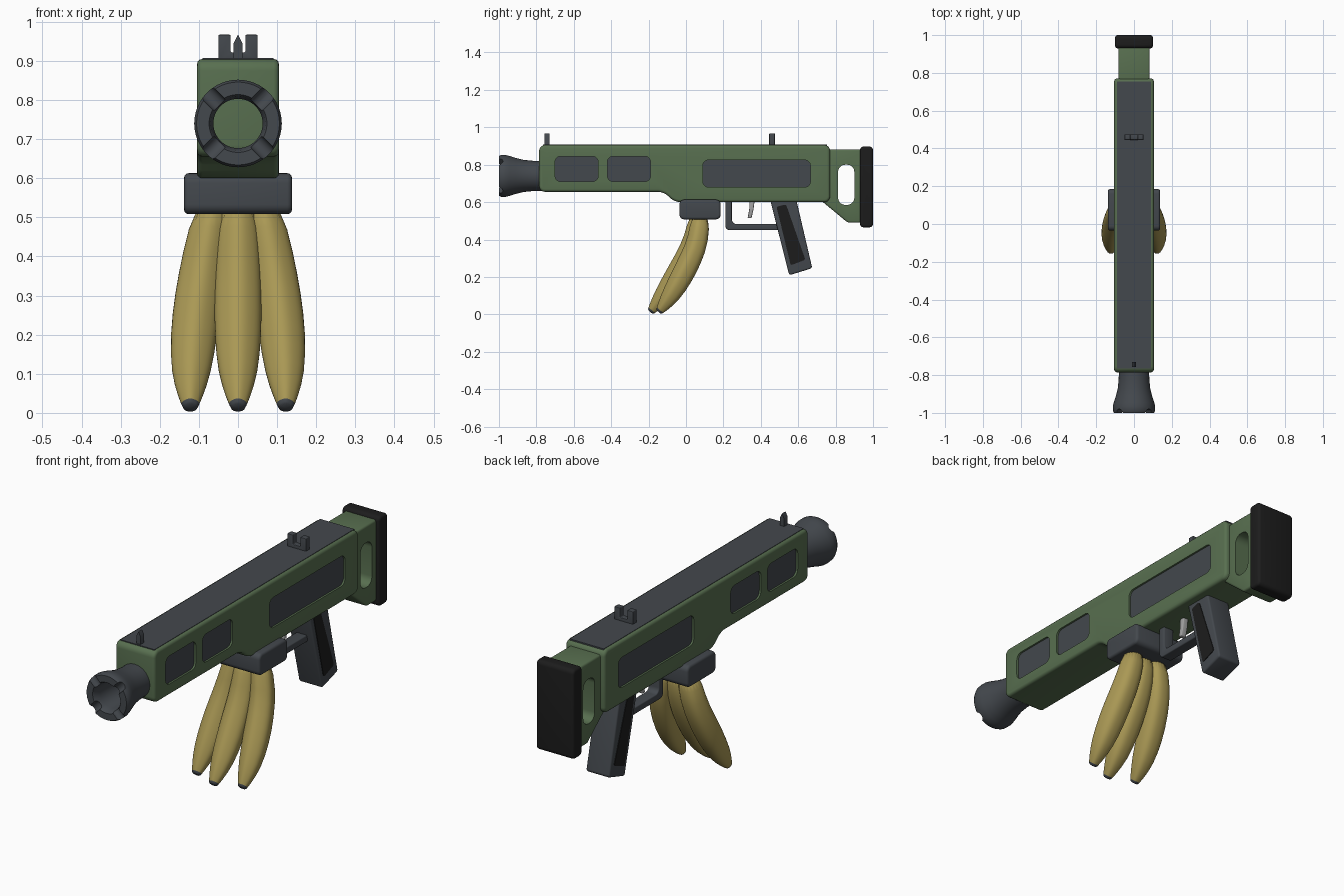
import bpy
import bmesh
from math import sin, cos, pi, radians
from mathutils import Vector

if "Cube" in bpy.data.objects:
    bpy.data.objects.remove(bpy.data.objects["Cube"])


def material(name, r, g, b):
    m = bpy.data.materials.new(name)
    m.use_nodes = True
    m.diffuse_color = (r, g, b, 1)
    m.node_tree.nodes["Principled BSDF"].inputs["Base Color"].default_value = (r, g, b, 1)
    return m


GREEN = material("olive_green", 0.098, 0.16, 0.08)
GREY = material("gunmetal_grey", 0.057, 0.065, 0.075)
BLACK = material("rubber_black", 0.012, 0.012, 0.012)
YELLOW = material("ripe_yellow", 0.40, 0.315, 0.09)
STEEL = material("bright_steel", 0.36, 0.36, 0.36)


def make_object(name, bm, *mats):
    bmesh.ops.recalc_face_normals(bm, faces=bm.faces)
    mesh = bpy.data.meshes.new(name)
    bm.to_mesh(mesh)
    bm.free()
    ob = bpy.data.objects.new(name, mesh)
    bpy.context.collection.objects.link(ob)
    for m in mats:
        mesh.materials.append(m)
    return ob


def rounded(pts, radius, steps=5):
    """Replace every corner of a polygon by a small curve."""
    out = []
    for i, p in enumerate(pts):
        p, a, b = Vector(p), Vector(pts[i - 1]), Vector(pts[(i + 1) % len(pts)])
        da, db = a - p, b - p
        r = min(radius, da.length * 0.48, db.length * 0.48)
        s, e = p + da.normalized() * r, p + db.normalized() * r
        for k in range(steps + 1):
            t = k / steps
            w = 0.42  # weight close to a circular arc
            q = s * (1 - t) ** 2 + p * 2 * t * (1 - t) * (1 + w) / 2 * 1.0 + e * t ** 2
            total = (1 - t) ** 2 + t * (1 - t) * (1 + w) + t ** 2
            out.append(q / total)
    return out


def rect(u0, u1, v0, v1):
    return [(u0, v0), (u1, v0), (u1, v1), (u0, v1)]


def prism(name, pts, d0, d1, mat=None, radius=0, axis="x"):
    """Extrude a profile: (y, z) along x, or (x, z) along y."""
    if radius:
        pts = rounded(pts, radius)
    bm = bmesh.new()
    ends = [[bm.verts.new((d, u, v) if axis == "x" else (u, d, v)) for u, v in pts]
            for d in (d0, d1)]
    for loop in ends:
        bm.faces.new(loop)
    n = len(pts)
    for i in range(n):
        j = (i + 1) % n
        bm.faces.new((ends[0][i], ends[0][j], ends[1][j], ends[1][i]))
    return make_object(name, bm, *([mat] if mat else []))


def finish(ob, bevel=0, cutters=(), subdivide=0, angle=35):
    """Bake modifiers, remove cutters, shade smooth with sharp edges."""
    if bevel:
        mod = ob.modifiers.new("bevel", "BEVEL")
        mod.width, mod.segments = bevel, 3
        mod.limit_method, mod.angle_limit = "ANGLE", radians(35)
    for c in cutters:
        mod = ob.modifiers.new("cut", "BOOLEAN")
        mod.operation, mod.solver, mod.object = "DIFFERENCE", "EXACT", c
        c.hide_render = True
    if subdivide:
        ob.modifiers.new("subdivide", "SUBSURF").levels = subdivide
    bpy.context.view_layer.update()
    dg = bpy.context.evaluated_depsgraph_get()
    mesh = bpy.data.meshes.new_from_object(ob.evaluated_get(dg))
    ob.modifiers.clear()
    ob.data = mesh
    for c in cutters:
        bpy.data.objects.remove(c)
    bpy.ops.object.select_all(action="DESELECT")
    ob.select_set(True)
    bpy.context.view_layer.objects.active = ob
    bpy.ops.object.shade_smooth_by_angle(angle=radians(angle))
    return ob


# Main body with recessed side panels
body = prism("body", rounded([(-0.785, 0.655), (-0.12, 0.655), (-0.06, 0.60), (0.77, 0.60),
                              (0.77, 0.905), (-0.785, 0.905)], 0.03), -0.105, 0.105, GREEN)
windows = {"front_panel": rect(-0.70, -0.47, 0.71, 0.845),
           "middle_panel": rect(-0.42, -0.19, 0.71, 0.845),
           "rear_panel": rect(0.09, 0.665, 0.68, 0.825)}
cuts = []
for label, shape in windows.items():
    for side, s in (("left", 1), ("right", -1)):
        cuts.append(prism("cutter", shape, s * 0.094, s * 0.15, None, 0.03))
        finish(prism(f"{label}_{side}", shape, s * 0.090, s * 0.096, GREY, 0.03))
finish(body, 0.014, cuts)
finish(prism("top_panel", rect(-0.765, 0.755, 0.898, 0.907), -0.091, 0.091, GREY))

# Shoulder stock with a through slot, and butt pad
stock = prism("stock", [(0.72, 0.61), (0.865, 0.49), (0.95, 0.49), (0.95, 0.882), (0.72, 0.882)],
              -0.083, 0.083, GREEN)
slot = prism("cutter", rect(0.813, 0.90, 0.585, 0.80), -0.2, 0.2, None, 0.038)
finish(stock, 0.01, [slot])
finish(prism("butt_pad", rect(0.93, 1.0, 0.465, 0.897), -0.1, 0.1, BLACK, 0.02), 0.012)


def loft(name, rings, mats, closed=False, dark_from=None):
    """Skin a list of rings; spans from dark_from on use the second material."""
    bm = bmesh.new()
    rows = [[bm.verts.new(p) for p in ring] for ring in rings]
    n = len(rows[0])
    for k in range(len(rows) if closed else len(rows) - 1):
        a, b = rows[k], rows[(k + 1) % len(rows)]
        for i in range(n):
            f = bm.faces.new((a[i], a[(i + 1) % n], b[(i + 1) % n], b[i]))
            f.material_index = int(dark_from is not None and k >= dark_from)
    if not closed:
        bm.faces.new(rows[0])
        bm.faces.new(rows[-1]).material_index = len(mats) - 1
    return make_object(name, bm, *mats)


# Flared muzzle, hollow, with four notches in the rim
profile = [(0.080, -0.77), (0.081, -0.82), (0.086, -0.87), (0.096, -0.91), (0.107, -0.945),
           (0.112, -0.965), (0.112, -0.988), (0.106, -1.0), (0.074, -1.0), (0.070, -0.994),
           (0.063, -0.96), (0.063, -0.77)]
SEG = 48
rings = [[(r * cos(2 * pi * i / SEG), y, 0.74 + r * sin(2 * pi * i / SEG)) for i in range(SEG)]
         for r, y in profile]
muzzle = loft("muzzle", rings, [GREY], closed=True)
notches = []
for tilt in (45, -45):
    bpy.ops.mesh.primitive_cylinder_add(vertices=20, radius=0.021, depth=0.4,
                                        location=(0, -1.0, 0.74), rotation=(0, radians(tilt), 0))
    notches.append(bpy.context.object)
finish(muzzle, 0, notches)

# Sights
finish(prism("front_sight", [(-0.011, 0.90), (0.011, 0.90), (0.011, 0.945), (0, 0.967),
                             (-0.011, 0.945)], -0.757, -0.73, GREY, axis="y"))
finish(prism("rear_sight", [(-0.05, 0.90), (0.05, 0.90), (0.05, 0.967), (0.019, 0.967),
                            (0.019, 0.922), (-0.019, 0.922), (-0.019, 0.967), (-0.05, 0.967)],
             0.445, 0.475, GREY, axis="y"), 0.003)

# Magazine well, trigger guard, trigger
finish(prism("magazine_well", rect(-0.035, 0.185, 0.508, 0.613), -0.138, 0.138, GREY, 0.025), 0.012)
finish(prism("trigger_guard", [(0.21, 0.62), (0.21, 0.45), (0.52, 0.45), (0.52, 0.483),
                               (0.245, 0.483), (0.245, 0.62)], -0.028, 0.028, GREY, 0.025), 0.005)
finish(prism("trigger", [(0.34, 0.61), (0.338, 0.56), (0.329, 0.515), (0.35, 0.515),
                         (0.361, 0.56), (0.367, 0.61)], -0.014, 0.014, STEEL), 0.004)

# Pistol grip with side pads
finish(prism("grip", [(0.448, 0.62), (0.552, 0.209), (0.675, 0.247), (0.588, 0.62)],
             -0.062, 0.062, GREY, 0.012), 0.012)
for side, s in (("left", 1), ("right", -1)):
    finish(prism(f"grip_pad_{side}", [(0.484, 0.575), (0.56, 0.262), (0.638, 0.292), (0.535, 0.588)],
                 s * 0.059, s * 0.065, BLACK, 0.01))

# Three bananas hanging from the well: y, z, radius along the middle one
path = [(0.068, 0.54, 0.050), (0.048, 0.40, 0.057), (0.002, 0.30, 0.061), (-0.055, 0.20, 0.061),
        (-0.120, 0.10, 0.052), (-0.168, 0.040, 0.031), (-0.184, 0.020, 0.022),
        (-0.192, 0.012, 0.018)]


def banana(name, side):
    rings = []
    for k, (y, z, r) in enumerate(path):
        t = (0.54 - z) / 0.528
        x = side * (0.062 + 0.06 * sin(t * pi / 2))
        shift = abs(side) * (0.012 + 0.033 * t)
        a, b = path[max(k - 1, 0)], path[min(k + 1, len(path) - 1)]
        along = Vector((0, b[0] - a[0], b[1] - a[1])).normalized()
        across = Vector((1, 0, 0)).cross(along)
        ring = []
        for i in range(20):
            ang = 2 * pi * i / 20
            rr = r * (1 + 0.035 * cos(5 * ang + pi / 2))  # soft ridges
            ring.append(Vector((x + rr * cos(ang), y + shift, z)) + across * rr * sin(ang))
        rings.append(ring)
    ob = loft(name, rings, [YELLOW, GREY], dark_from=len(path) - 2)
    finish(ob, subdivide=1, angle=60)


for name, side in (("banana_middle", 0), ("banana_left", 1), ("banana_right", -1)):
    banana(name, side)
